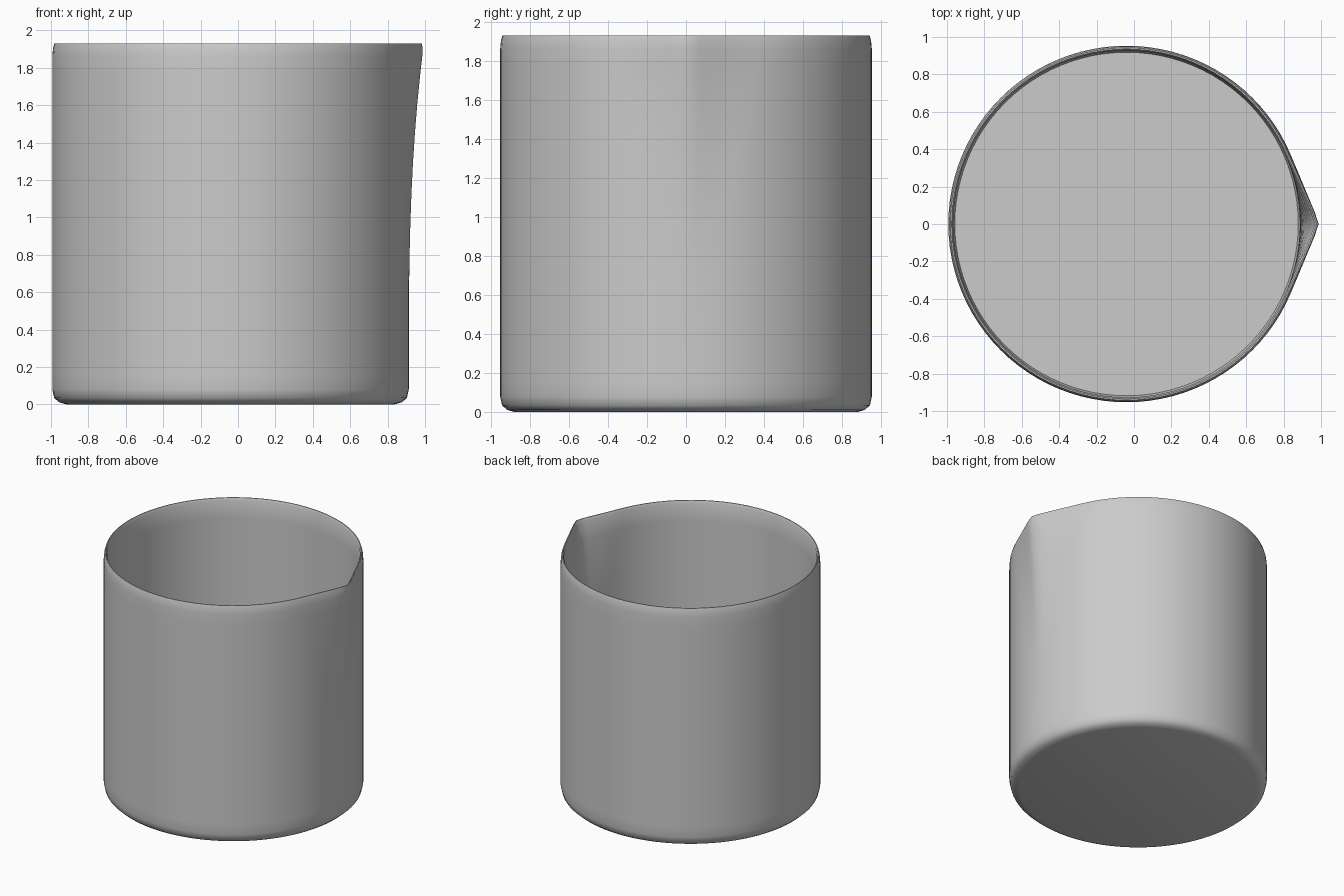
import bpy, bmesh
from math import acos, cos, sin, pi, sqrt

if "Cube" in bpy.data.objects:
    bpy.data.objects.remove(bpy.data.objects["Cube"], do_unlink=True)

RADIUS, HEIGHT, CENTRE_X, SEGMENTS = 0.953, 1.93, -0.04, 96
WALL, LIP = 0.026, 0.09

grey = bpy.data.materials.new("plain_grey")
grey.use_nodes = True
colour = (0.6, 0.6, 0.6, 1)
grey.diffuse_color = colour
grey.node_tree.nodes["Principled BSDF"].inputs["Base Color"].default_value = colour


def wall_radius(angle, z):
    """Round wall whose spout runs along tangents to a tip, growing upward."""
    tip = RADIUS + LIP * (z / HEIGHT) ** 3
    spread = acos(RADIUS / tip)
    off = sqrt(angle * angle + 0.0004)     # softens the tip
    return RADIUS / cos(spread - off) if off < spread else RADIUS


# Profile as (inset from the wall, height): up the outside, over the rim, down the inside
levels = [HEIGHT * i / 12 for i in range(1, 12)]
profile = [(0.075, 0), (0.035, 0.012), (0.01, 0.035), (0, 0.08)]
profile += [(0, z) for z in levels]
profile += [(0, 1.86), (0.004, 1.905), (0.011, HEIGHT), (0.018, HEIGHT), (WALL, 1.91)]
profile += [(WALL, z) for z in reversed(levels)]
profile += [(WALL, 0.07), (0.035, 0.04)]

bm = bmesh.new()
rings = []
for inset, z in profile:
    ring = []
    for i in range(SEGMENTS):
        a = 2 * pi * i / SEGMENTS
        if a > pi:
            a -= 2 * pi
        r = wall_radius(a, z) - inset
        ring.append(bm.verts.new((CENTRE_X + r * cos(a), r * sin(a), z)))
    rings.append(ring)

for low, high in zip(rings, rings[1:]):
    for i in range(SEGMENTS):
        j = (i + 1) % SEGMENTS
        bm.faces.new((low[i], low[j], high[j], high[i]))

# Underside and inner floor
bm.faces.new(list(reversed(rings[0])))
middle = bm.verts.new((CENTRE_X, 0, profile[-1][1]))
for i in range(SEGMENTS):
    bm.faces.new((rings[-1][i], rings[-1][(i + 1) % SEGMENTS], middle))
bmesh.ops.recalc_face_normals(bm, faces=bm.faces)

mesh = bpy.data.meshes.new("spouted_cup")
bm.to_mesh(mesh)
bm.free()
mesh.materials.append(grey)
cup = bpy.data.objects.new("spouted_cup", mesh)
bpy.context.collection.objects.link(cup)

bpy.ops.object.select_all(action="DESELECT")
cup.select_set(True)
bpy.context.view_layer.objects.active = cup
bpy.ops.object.shade_smooth_by_angle(angle=0.7)
